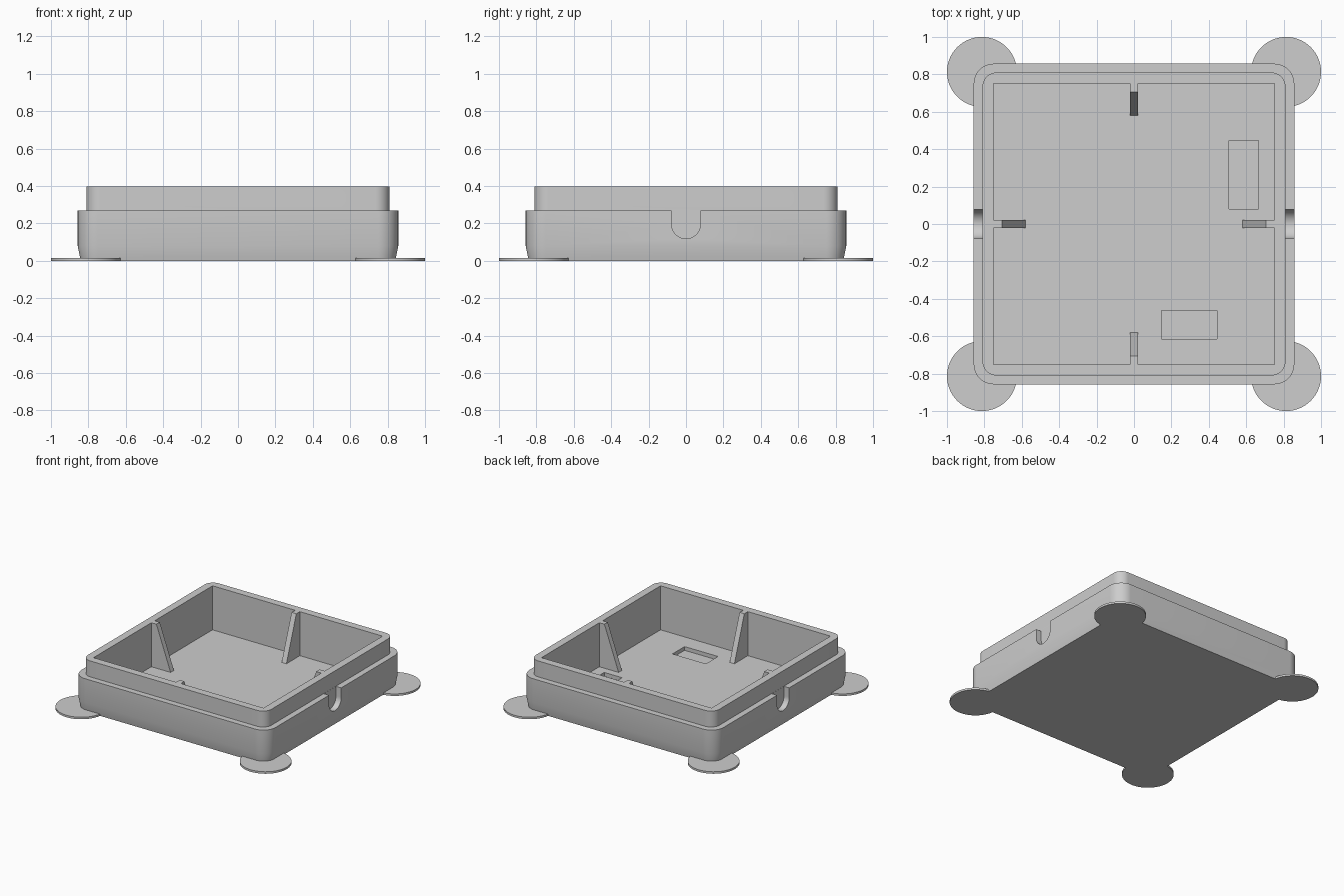
import bpy, bmesh
from math import sin, cos, pi, radians
from mathutils import Matrix, Vector

if "Cube" in bpy.data.objects:
    bpy.data.objects.remove(bpy.data.objects["Cube"])

WALL, LIP, BODY = 0.75, 0.81, 0.857
FLOOR, TAPER, LEDGE, TOP = 0.046, 0.08, 0.27, 0.397

grey = bpy.data.materials.new("plain grey")
grey.use_nodes = True
grey.diffuse_color = (0.61, 0.61, 0.61, 1)
grey.node_tree.nodes["Principled BSDF"].inputs["Base Color"].default_value = (0.61, 0.61, 0.61, 1)


def finish(name, bm):
    bmesh.ops.recalc_face_normals(bm, faces=bm.faces)
    mesh = bpy.data.meshes.new(name)
    bm.to_mesh(mesh)
    bm.free()
    mesh.materials.append(grey)
    obj = bpy.data.objects.new(name, mesh)
    bpy.context.collection.objects.link(obj)
    return obj


def loft(name, rings):
    bm = bmesh.new()
    loops = [[bm.verts.new(p) for p in ring] for ring in rings]
    n = len(loops[0])
    for a, b in zip(loops, loops[1:]):
        for i in range(n):
            j = (i + 1) % n
            bm.faces.new((a[i], a[j], b[j], b[i]))
    bm.faces.new(loops[0])
    bm.faces.new(loops[-1])
    return finish(name, bm)


def prism(name, outline, direction):
    pts = [Vector(p) for p in outline]
    return loft(name, [pts, [p + Vector(direction) for p in pts]])


def box(name, x0, x1, y0, y1, z0, z1):
    base = [(x0, y0, z0), (x1, y0, z0), (x1, y1, z0), (x0, y1, z0)]
    return prism(name, base, (0, 0, z1 - z0))


def rounded_square(half, radius, z, steps=16):
    c = half - radius
    ring = []
    for k, (sx, sy) in enumerate([(1, 1), (-1, 1), (-1, -1), (1, -1)]):
        for i in range(steps + 1):
            a = (k + i / steps) * pi / 2
            ring.append((sx * c + radius * cos(a), sy * c + radius * sin(a), z))
    return ring


def turn(obj, quarter):
    obj.data.transform(Matrix.Rotation(quarter * pi / 2, 4, "Z"))
    return obj


def combine(target, other, operation):
    mod = target.modifiers.new(operation, "BOOLEAN")
    mod.operation = operation
    mod.solver = "EXACT"
    mod.object = other
    bpy.context.view_layer.objects.active = target
    bpy.ops.object.modifier_apply(modifier=mod.name)
    bpy.data.objects.remove(other)


# Outer shell: tapered foot, straight body, stepped-in lip
tray = loft("tray", [
    rounded_square(0.841, 0.091, 0),
    rounded_square(BODY, 0.107, TAPER),
    rounded_square(BODY, 0.107, LEDGE),
    rounded_square(LIP, 0.075, LEDGE),
    rounded_square(LIP, 0.075, TOP)])

# Open cavity and two shallow pockets in its floor
combine(tray, box("cavity", -WALL, WALL, -WALL, WALL, FLOOR, 0.6), "DIFFERENCE")
combine(tray, box("side_pocket", 0.508, 0.665, 0.08, 0.447, 0.016, 0.2), "DIFFERENCE")
combine(tray, box("front_pocket", 0.148, 0.443, -0.615, -0.462, 0.016, 0.2), "DIFFERENCE")

for q in range(4):
    # Sloped rib in the middle of each wall
    side = [(0.78, -0.021, TOP), (0.705, -0.021, TOP),
            (0.58, -0.021, FLOOR), (0.58, -0.021, 0.03), (0.78, -0.021, 0.03)]
    combine(tray, turn(prism("rib", side, (0, 0.042, 0)), q), "UNION")

    # Conical dimples along the lip, mouth slightly outside the surface
    for y in (-0.5, 0, 0.5):
        bm = bmesh.new()
        bmesh.ops.create_cone(bm, cap_ends=True, segments=24, radius1=0.055,
                              radius2=0, depth=0.055)
        bm.transform(Matrix.Translation((LIP - 0.0175, y, 0.335)) @ Matrix.Rotation(-pi / 2, 4, "Y"))
        combine(tray, turn(finish("dimple", bm), q), "DIFFERENCE")

    # Round-bottomed slot on the two side walls
    if q % 2 == 0:
        r = 0.077
        arc = [(LIP + 0.001, r * cos(a), 0.195 + r * sin(a))
               for a in (pi + pi * i / 24 for i in range(25))]
        slot = arc + [(LIP + 0.001, r, 0.35), (LIP + 0.001, -r, 0.35)]
        combine(tray, turn(prism("slot", slot, (0.1, 0, 0)), q), "DIFFERENCE")

    # Thin round pad under each corner
    pad = [(0.813 + 0.187 * cos(a), 0.813 + 0.187 * sin(a), 0)
           for a in (2 * pi * i / 64 for i in range(64))]
    combine(tray, turn(prism("corner_pad", pad, (0, 0, 0.016)), q), "UNION")

bpy.ops.object.select_all(action="DESELECT")
tray.select_set(True)
bpy.context.view_layer.objects.active = tray
bpy.ops.object.shade_smooth_by_angle(angle=radians(13))
